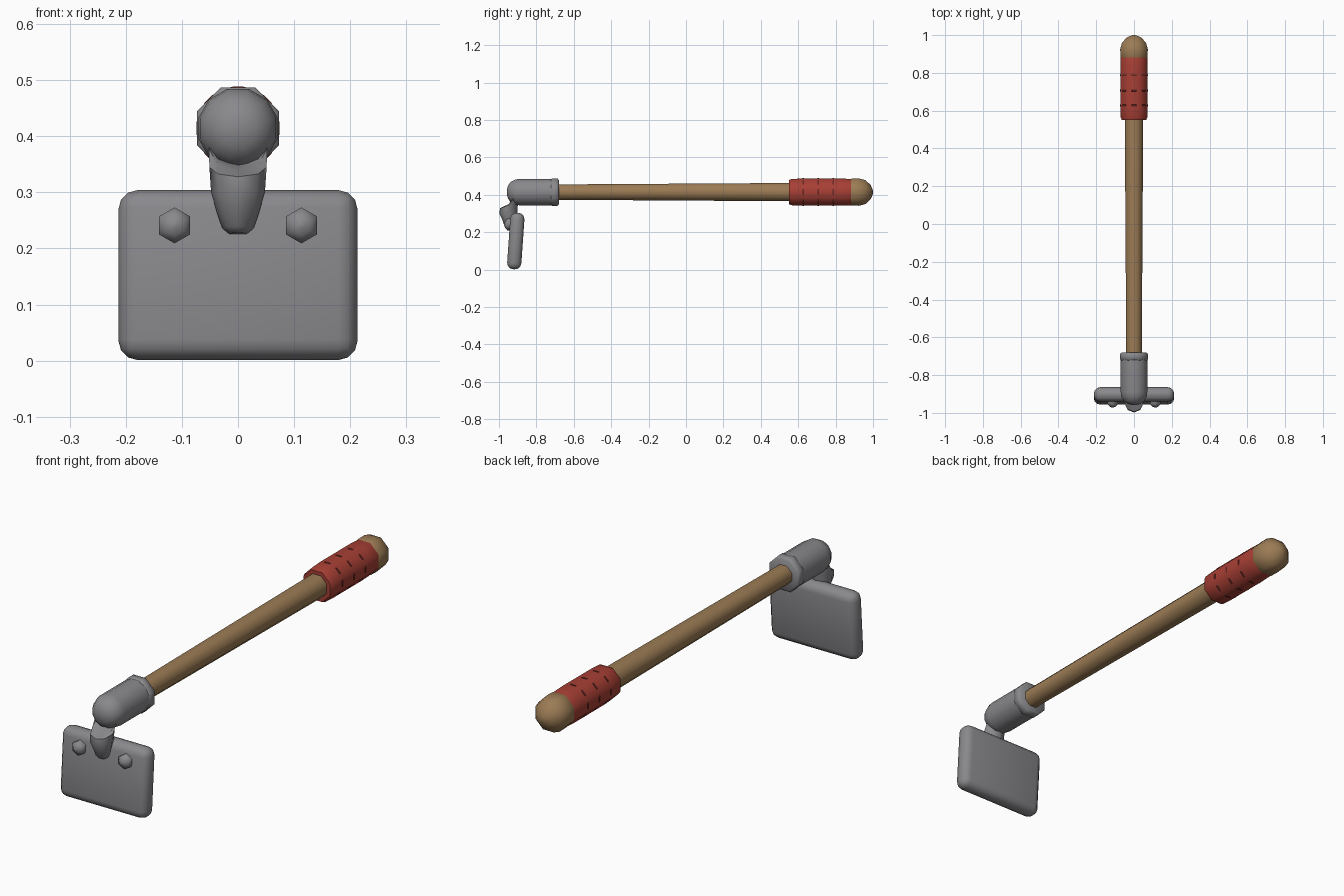
import bpy, bmesh, math
from mathutils import Vector

if "Cube" in bpy.data.objects:
    bpy.data.objects.remove(bpy.data.objects["Cube"])


def material(name, rgb):
    m = bpy.data.materials.new(name)
    m.diffuse_color = (*rgb, 1)
    m.use_nodes = True
    m.node_tree.nodes["Principled BSDF"].inputs["Base Color"].default_value = m.diffuse_color
    return m


STEEL = material("steel grey", (0.25, 0.25, 0.265))
WOOD = material("wood brown", (0.33, 0.20, 0.09))
RED = material("grip red", (0.39, 0.05, 0.035))
DARK = material("groove dark red", (0.13, 0.02, 0.015))
AXIS_Z = 0.414


def finish(bm, name, mat, angle=50):
    bmesh.ops.recalc_face_normals(bm, faces=bm.faces)
    me = bpy.data.meshes.new(name)
    bm.to_mesh(me)
    bm.free()
    me.materials.append(mat)
    ob = bpy.data.objects.new(name, me)
    bpy.context.collection.objects.link(ob)
    bpy.ops.object.select_all(action='DESELECT')
    ob.select_set(True)
    bpy.context.view_layer.objects.active = ob
    bpy.ops.object.shade_smooth_by_angle(angle=math.radians(angle))
    return ob


def tube(name, rings, sides, mat, phase=0.0, angle=50, x=0.0):
    """Loft capped rings (y, z, radius, tilt); tilt 0 faces along y, 90 along z."""
    bm = bmesh.new()
    loops = []
    for y, z, r, tilt in rings:
        t = math.radians(tilt)
        up = Vector((0, math.sin(t), math.cos(t)))
        loop = []
        for i in range(sides):
            a = 2 * math.pi * (i + phase) / sides
            loop.append(bm.verts.new(Vector((x, y, z)) + Vector((1, 0, 0)) * r * math.cos(a)
                                     + up * r * math.sin(a)))
        loops.append(loop)
    for a, b in zip(loops, loops[1:]):
        for i in range(sides):
            j = (i + 1) % sides
            bm.faces.new((a[i], a[j], b[j], b[i]))
    bm.faces.new(loops[0])
    bm.faces.new(loops[-1])
    return finish(bm, name, mat, angle)


def lathe(name, profile, sides, mat, phase=0.5, angle=50, x=0.0, z=AXIS_Z):
    return tube(name, [(y, z, r, 0) for y, r in profile], sides, mat, phase, angle, x)


# wooden shaft and rounded end knob
lathe("shaft", [(-0.75, 0.044), (0.6, 0.053)], 8, WOOD)
lathe("end_knob", [(0.85, 0.06), (0.885, 0.078), (0.925, 0.079), (0.96, 0.069),
                   (0.988, 0.040), (0.999, 0.012), (1.0, 0.003)], 8, WOOD)

# red grip with darker rings showing through its flats
lathe("grip", [(0.55, 0.070), (0.565, 0.076), (0.62, 0.0785), (0.83, 0.0785),
               (0.885, 0.076), (0.902, 0.070)], 8, RED)
for i, y in enumerate((0.627, 0.707, 0.787)):
    lathe(f"grip_groove_{i + 1}", [(y - 0.006, 0.070), (y - 0.004, 0.0748),
                                   (y + 0.004, 0.0748), (y + 0.006, 0.070)], 24, DARK)

# steel socket and its collar
lathe("collar", [(-0.724, 0.070), (-0.717, 0.079), (-0.687, 0.079), (-0.68, 0.070)], 8, STEEL)
lathe("socket", [(-0.958, 0.012), (-0.952, 0.035), (-0.938, 0.056), (-0.912, 0.070),
                 (-0.89, 0.073), (-0.71, 0.073)], 12, STEEL)

# bent neck from the socket down to the blade
tube("neck", [(-0.89, 0.395, 0.050, 25), (-0.925, 0.378, 0.052, 40), (-0.946, 0.345, 0.051, 70),
              (-0.950, 0.300, 0.048, 90), (-0.945, 0.262, 0.037, 97),
              (-0.945, 0.236, 0.028, 97), (-0.945, 0.226, 0.016, 97)], 8, STEEL, phase=0.0)

# blade: rounded plate, slightly tilted
bm = bmesh.new()
bmesh.ops.create_cube(bm, size=1)
for v in bm.verts:
    v.co = Vector((v.co.x * 0.426, v.co.y * 0.076, v.co.z * 0.303))
bmesh.ops.bevel(bm, geom=list(bm.edges), offset=0.034, segments=3, profile=0.5, affect='EDGES')
blade = finish(bm, "blade", STEEL)
blade.location = (0, -0.910, 0.1525)
blade.rotation_euler = (math.radians(-4), 0, 0)

# two domed hexagonal bolts
for side, x in (("left", -0.113), ("right", 0.113)):
    lathe("bolt_" + side, [(-0.972, 0.004), (-0.967, 0.018), (-0.955, 0.032), (-0.93, 0.032)],
          6, STEEL, phase=0.5, x=x, z=0.241)
